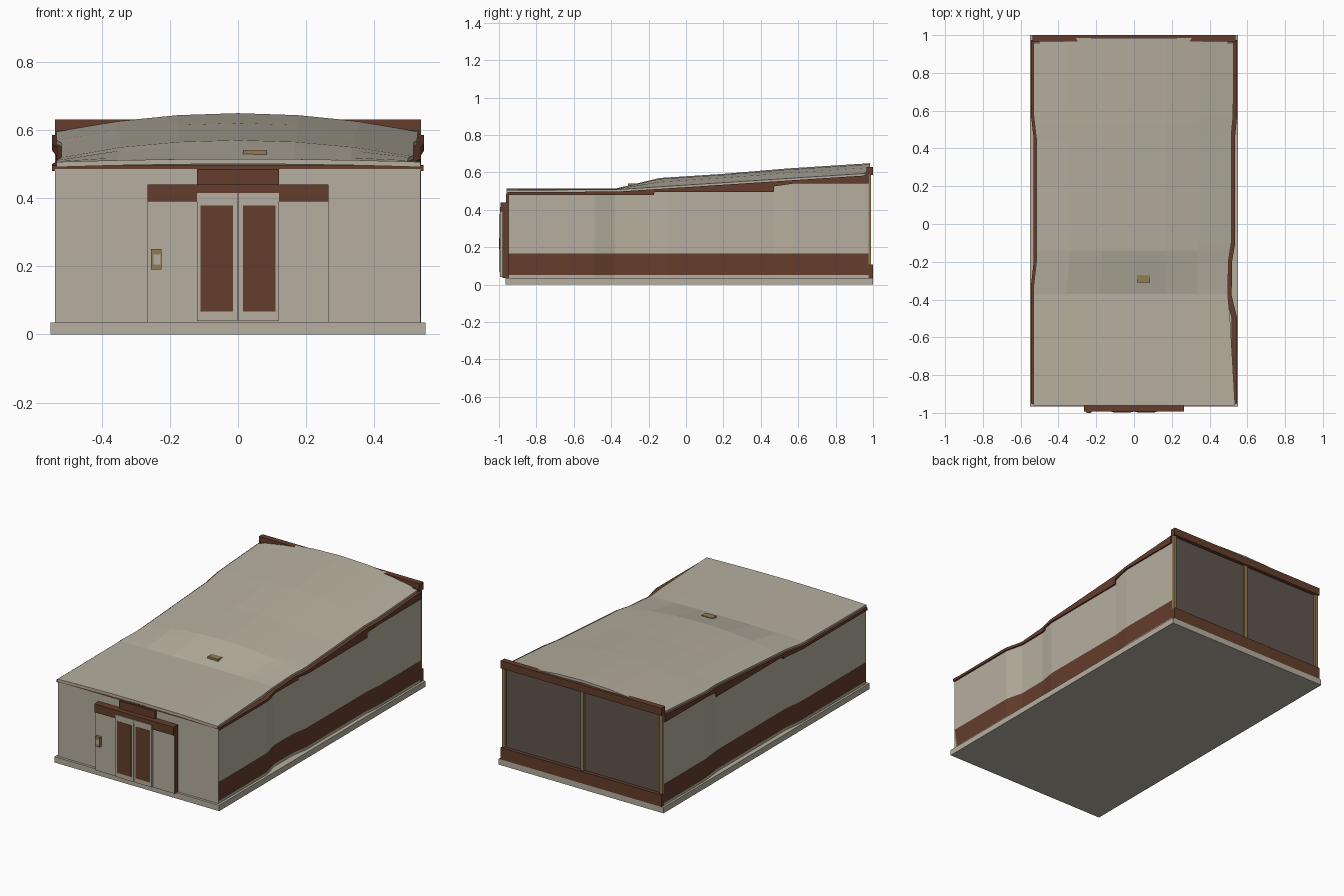
import bpy
import bmesh

cube = bpy.data.objects.get("Cube")
if cube:
    bpy.data.objects.remove(cube)


def material(name, rgb):
    m = bpy.data.materials.new(name)
    m.use_nodes = True
    m.diffuse_color = (*rgb, 1)
    m.node_tree.nodes["Principled BSDF"].inputs["Base Color"].default_value = (*rgb, 1)
    return m


BEIGE = material("beige plaster", (0.47, 0.43, 0.35))
BROWN = material("red brown", (0.13, 0.047, 0.025))
GLASS = material("dark glass", (0.115, 0.09, 0.075))
GOLD = material("mustard metal", (0.29, 0.205, 0.087))


def finish(name, bm, mats):
    bmesh.ops.recalc_face_normals(bm, faces=bm.faces)
    me = bpy.data.meshes.new(name)
    bm.to_mesh(me)
    bm.free()
    for m in mats:
        me.materials.append(m)
    ob = bpy.data.objects.new(name, me)
    bpy.context.collection.objects.link(ob)
    return ob


def box(name, xs, ys, zs, mat, front=None):
    """Box between limits; front gives the -y face another material."""
    bm = bmesh.new()
    bmesh.ops.create_cube(bm, size=1)
    for v in bm.verts:
        for i, (lo, hi) in enumerate((xs, ys, zs)):
            v.co[i] = lo if v.co[i] < 0 else hi
    bm.normal_update()
    if front:
        for f in bm.faces:
            f.material_index = int(f.normal.y < -0.9)
    return finish(name, bm, [mat, front] if front else [mat])


def loft(name, rings, mats, rule=None):
    """Closed solid through equal point rings, capped at both ends."""
    bm = bmesh.new()
    loops = [[bm.verts.new(p) for p in ring] for ring in rings]
    n = len(loops[0])
    for a, b in zip(loops, loops[1:]):
        for i in range(n):
            j = (i + 1) % n
            bm.faces.new((a[i], a[j], b[j], b[i]))
    bm.faces.new(loops[0])
    bm.faces.new(loops[-1])
    if rule:
        for f in bm.faces:
            f.material_index = rule(f.calc_center_median())
    return finish(name, bm, mats)


def interp(path, y):
    if y <= path[0][0]:
        return path[0][1]
    for (y0, a), (y1, b) in zip(path, path[1:]):
        if y <= y1:
            return a + (b - a) * (y - y0) / (y1 - y0)
    return path[-1][1]


# Plan outlines (y, distance from the centre line) and heights (y, z)
WALL_L = [(-0.95, 0.535), (-0.49, 0.535), (-0.38, 0.508), (-0.2, 0.51),
          (-0.1, 0.527), (0.47, 0.527), (0.575, 0.537), (0.975, 0.537)]
WALL_R = [(-0.95, 0.537), (-0.33, 0.537), (-0.2, 0.522), (0.45, 0.522),
          (0.58, 0.537), (0.975, 0.537)]
ROOF_L = [(-0.96, 0.535), (-0.49, 0.508), (-0.38, 0.497), (-0.2, 0.5),
          (-0.1, 0.515), (0.47, 0.515), (0.575, 0.525), (0.985, 0.528)]
ROOF_R = [(y, x - 0.005) for y, x in WALL_R]
EAVE = [(-0.96, 0.495), (-0.37, 0.497), (0.985, 0.585)]
CROWN = [(-0.96, 0.515), (-0.37, 0.515), (-0.14, 0.57), (0.2, 0.592),
         (0.53, 0.62), (0.985, 0.649)]
TRIM_LOW = [(-0.95, 0.48), (-0.171, 0.48), (-0.169, 0.495), (0.469, 0.495),
            (0.471, 0.525), (0.575, 0.54), (0.975, 0.54)]

# Floor slab
box("floor_slab", (-0.55, 0.55), (-0.965, 1), (0, 0.035), BEIGE)

# Side walls with painted base band, and eave trim
for side, sign, path in (("left", 1, WALL_L), ("right", -1, WALL_R)):
    ys = sorted({y for y, _ in path + TRIM_LOW + EAVE[1:2]})
    walls, trims = [], []
    for y in ys:
        x, top, low = interp(path, y), interp(EAVE, y), interp(TRIM_LOW, y)
        inner = sign * (x - 0.02)
        heights = (0.03, 0.05, 0.165, top - 0.004)
        walls.append([(sign * x, y, z) for z in heights]
                     + [(inner, y, z) for z in reversed(heights)])
        out = sign * (x + 0.009)
        trims.append([(out, y, low), (out, y, top), (inner, y, top), (inner, y, low)])
    loft(side + "_wall", walls, [BEIGE, BROWN],
         lambda c: int(0.055 < c.z < 0.16 and abs(c.y) < 0.97))
    loft(side + "_eave_trim", trims, [BROWN])

# Arched roof shell that rises toward the back
rings = []
for y in sorted({p[0] for p in ROOF_L + ROOF_R + CROWN}):
    eave, crown = interp(EAVE, y) + 0.011, interp(CROWN, y)
    top = []
    for k in range(-3, 4):
        f = k / 3
        half = interp(ROOF_L if k > 0 else ROOF_R, y)
        top.append((f * half, y, eave + (crown - eave) * (1 - f * f)))
    rings.append(top + [(px, py, pz - 0.015) for px, py, pz in reversed(top)])
loft("roof", rings, [BEIGE])
box("roof_vent", (0.015, 0.085), (-0.31, -0.27), (0.51, 0.541), GOLD)

# Front wall and its thin fascia
box("front_wall", (-0.535, 0.535), (-0.95, -0.93), (0.03, 0.495), BEIGE)
box("front_fascia", (-0.54, 0.54), (-0.954, -0.94), (0.486, 0.496), BROWN)

# Entrance: surround, header, upper block
box("entrance_surround", (-0.265, 0.265), (-0.982, -0.945), (0.035, 0.392), BROWN, BEIGE)
box("entrance_header", (-0.265, 0.265), (-0.992, -0.945), (0.39, 0.44), BROWN)
box("header_block", (-0.12, 0.12), (-0.962, -0.945), (0.438, 0.486), BROWN)

# Double doors with inset panels
for side, sign in (("left", 1), ("right", -1)):
    def span(a, b):
        return tuple(sorted((sign * a, sign * b)))
    box(side + "_door", span(0.002, 0.12), (-0.995, -0.96), (0.04, 0.415), BEIGE)
    box(side + "_door_panel", span(0.015, 0.11), (-0.997, -0.99), (0.067, 0.378), BROWN)

# Wall plate beside the doors
box("wall_plate", (-0.255, -0.224), (-0.999, -0.975), (0.19, 0.25), GOLD)
box("wall_plate_face", (-0.248, -0.228), (-1, -0.995), (0.205, 0.235), BEIGE)

# Glazed back wall with sill, parapet beam and mullions
box("back_glass", (-0.53, 0.53), (0.955, 0.978), (0.035, 0.6), GLASS)
box("back_sill", (-0.537, 0.537), (0.97, 1), (0.035, 0.107), BROWN)
box("back_parapet", (-0.537, 0.537), (0.965, 1), (0.585, 0.63), BROWN)
for name, x in (("left", 0.525), ("middle", 0), ("right", -0.525)):
    box(name + "_mullion", (x - 0.01, x + 0.01), (0.97, 0.99), (0.1, 0.59), GOLD)
